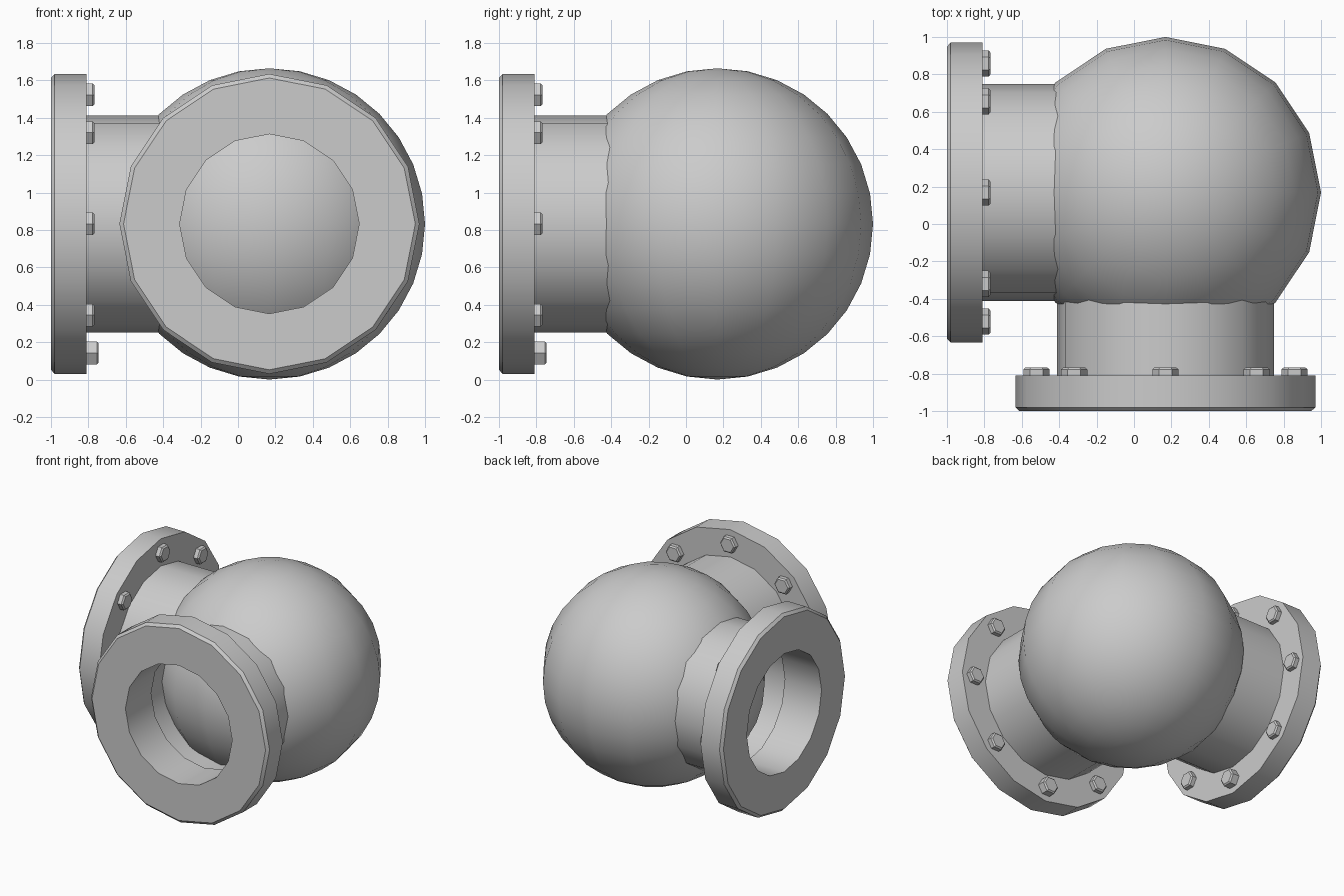
import bpy, bmesh, math

if "Cube" in bpy.data.objects:
    bpy.data.objects.remove(bpy.data.objects["Cube"])

C, H = 0.168, 0.833      # centre of the ball in x and y, and its height
SIDES = 16


def place(t, a, b, axis):
    """t = distance inward from the port face, a = sideways, b = up."""
    if axis == 'x':
        return (-1 + t, C + a, H + b)
    return (C + a, -1 + t, H + b)


def finish(bm, name, angle=30):
    bmesh.ops.recalc_face_normals(bm, faces=bm.faces)
    me = bpy.data.meshes.new(name)
    bm.to_mesh(me)
    bm.free()
    ob = bpy.data.objects.new(name, me)
    bpy.context.collection.objects.link(ob)
    bpy.ops.object.select_all(action='DESELECT')
    ob.select_set(True)
    bpy.context.view_layer.objects.active = ob
    bpy.ops.object.shade_smooth_by_angle(angle=math.radians(angle))
    return ob


def ring_solid(name, profile, axis):
    """Revolve a closed (radius, depth) profile around the port axis."""
    bm = bmesh.new()
    rings = []
    for i in range(SIDES):
        w = 2 * math.pi * i / SIDES
        rings.append([bm.verts.new(place(t, r * math.cos(w), r * math.sin(w), axis))
                      for r, t in profile])
    n = len(profile)
    for i in range(SIDES):
        p, q = rings[i], rings[(i + 1) % SIDES]
        for j in range(n):
            k = (j + 1) % n
            bm.faces.new((p[j], p[k], q[k], q[j]))
    return finish(bm, name)


def bolt(name, a, b, height, axis):
    """Hexagonal head with a small chamfer on its free end."""
    bm = bmesh.new()
    rings = []
    for r, t in ((0.07, 0.18), (0.07, 0.19 + height - 0.01), (0.058, 0.19 + height)):
        rings.append([bm.verts.new(place(t, a + r * math.cos(i * math.pi / 3),
                                         b + r * math.sin(i * math.pi / 3), axis))
                      for i in range(6)])
    for lo, hi in zip(rings, rings[1:]):
        for i in range(6):
            k = (i + 1) % 6
            bm.faces.new((lo[i], lo[k], hi[k], hi[i]))
    bm.faces.new(rings[0])
    bm.faces.new(rings[-1])
    finish(bm, name, 20)


# Ball-shaped body
bm = bmesh.new()
bmesh.ops.create_uvsphere(bm, u_segments=16, v_segments=16, radius=0.832)
bmesh.ops.translate(bm, verts=bm.verts, vec=(C, C, H))
finish(bm, "ball_body")

# Two identical ports at right angles
for axis, side in (('x', 'left'), ('y', 'front')):
    # Flange with chamfered outer rim and a short inner sleeve
    ring_solid(side + "_flange",
               [(0.48, 0), (0.78, 0), (0.802, 0.02), (0.802, 0.19),
                (0.54, 0.19), (0.54, 0.33), (0.48, 0.33)], axis)
    # Neck tube running into the ball
    ring_solid(side + "_neck",
               [(0.58, 0.18), (0.58, 0.64), (0.53, 0.64), (0.53, 0.18)], axis)
    # Eight bolt heads on the back of the flange, the lowest standing prouder
    for i in range(8):
        w = i * math.pi / 4
        height = 0.065 if i == 6 else 0.043
        bolt(f"{side}_bolt_{i + 1}", 0.69 * math.cos(w), 0.69 * math.sin(w), height, axis)
